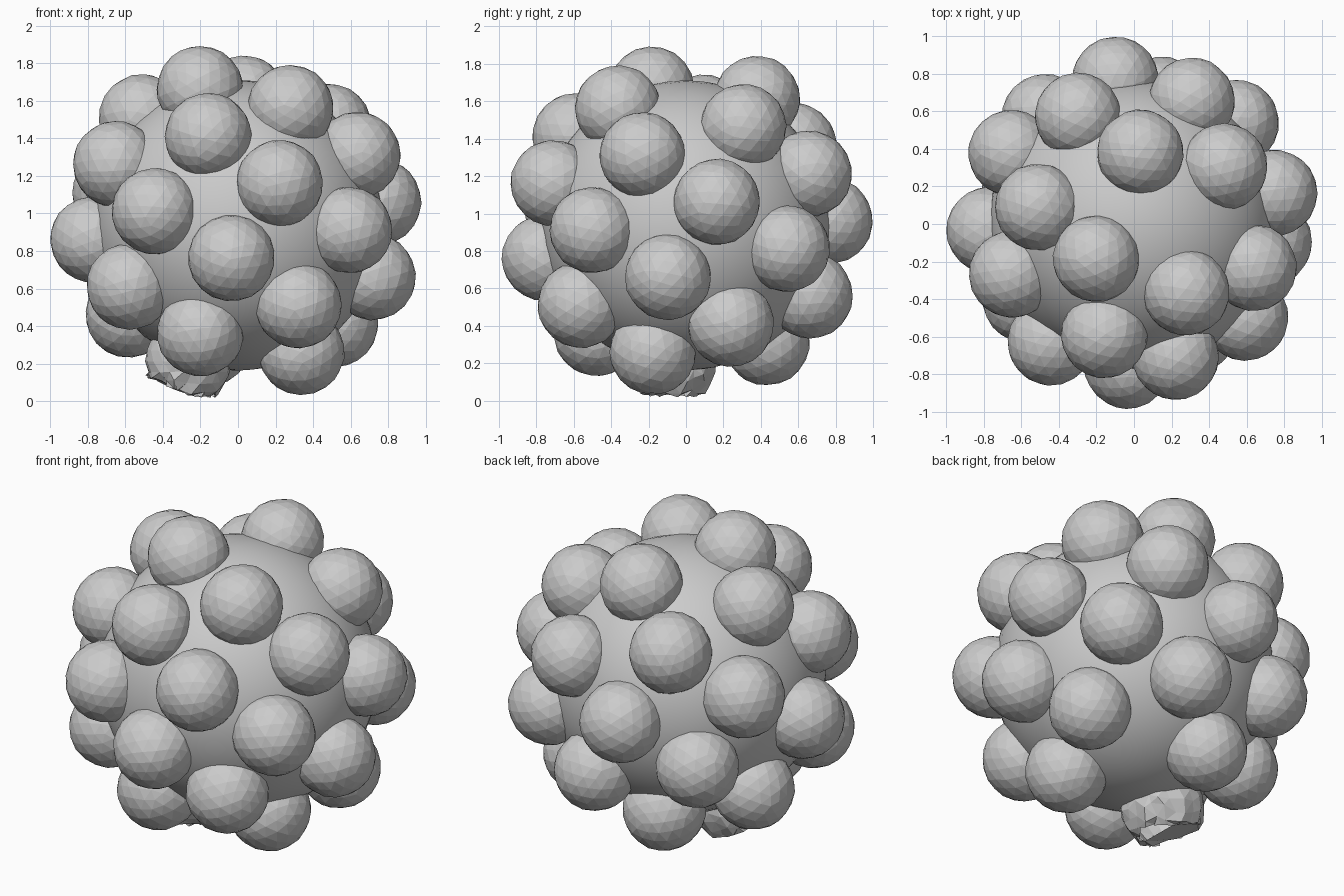
import bpy, bmesh, math, random
from mathutils import Vector

if "Cube" in bpy.data.objects:
    bpy.data.objects.remove(bpy.data.objects["Cube"], do_unlink=True)

random.seed(4)
CENTRE = Vector((0, 0, 0.937))
CORE_R, BALL_R = 0.775, 0.231
SLOTS = 31
GOLDEN = math.pi * (3 - math.sqrt(5))

grey = bpy.data.materials.new("plain grey")
grey.use_nodes = True
grey.diffuse_color = (0.6, 0.6, 0.6, 1)
grey.node_tree.nodes["Principled BSDF"].inputs["Base Color"].default_value = (0.6, 0.6, 0.6, 1)


def add_object(name, bm, location):
    mesh = bpy.data.meshes.new(name)
    bm.to_mesh(mesh)
    bm.free()
    mesh.materials.append(grey)
    obj = bpy.data.objects.new(name, mesh)
    obj.location = location
    bpy.context.collection.objects.link(obj)
    return obj


def faceted_sphere(radius, detail, jitter=0.0):
    bm = bmesh.new()
    bmesh.ops.create_icosphere(bm, subdivisions=detail, radius=radius)
    for v in bm.verts:
        v.co += Vector([random.uniform(-jitter, jitter) for _ in range(3)])
    return bm


def spiral_point(k):
    """Point k of a golden-angle spiral running from top to bottom of the core."""
    z = 1 - 2 * k / SLOTS
    r = math.sqrt(1 - z * z)
    a = -k * GOLDEN
    return CENTRE + CORE_R * Vector((r * math.cos(a), r * math.sin(a), z))


# Round core
core = add_object("core", faceted_sphere(CORE_R, 4), CENTRE)
core.data.polygons.foreach_set("use_smooth", [True] * len(core.data.polygons))

# Knobs spread over the core, each turned a little differently
for k in range(1, SLOTS - 1):
    knob = add_object(f"knob_{k}", faceted_sphere(BALL_R, 3, 0.002), spiral_point(k))
    knob.rotation_euler = [random.uniform(0, math.tau) for _ in range(3)]

# Broken knob at the bottom: slanted chipped sides and an open, ragged end
base = spiral_point(SLOTS - 1)
bm = faceted_sphere(BALL_R, 3)
cuts = [((-0.2, 0, 0.01), (-0.45, 0, -1), True),
        ((-0.14, 0, 0.01), (0.75, 0, -1), True),
        ((-0.2, 0, 0.025), (0, 0, -1), False)]
for point, normal, capped in cuts:
    cut = bmesh.ops.bisect_plane(bm, geom=bm.verts[:] + bm.edges[:] + bm.faces[:],
                                 plane_co=Vector(point) - base, plane_no=normal,
                                 clear_outer=True)
    rim = [e for e in cut["geom_cut"] if isinstance(e, bmesh.types.BMEdge)]
    if capped:
        bmesh.ops.holes_fill(bm, edges=rim)
bmesh.ops.triangulate(bm, faces=bm.faces[:])
for v in bm.verts:
    if v.co.z < 0:
        v.co += Vector([random.uniform(-0.014, 0.014) for _ in range(3)])
        v.co.z = max(v.co.z, -base.z)
add_object("broken_knob", bm, base)
